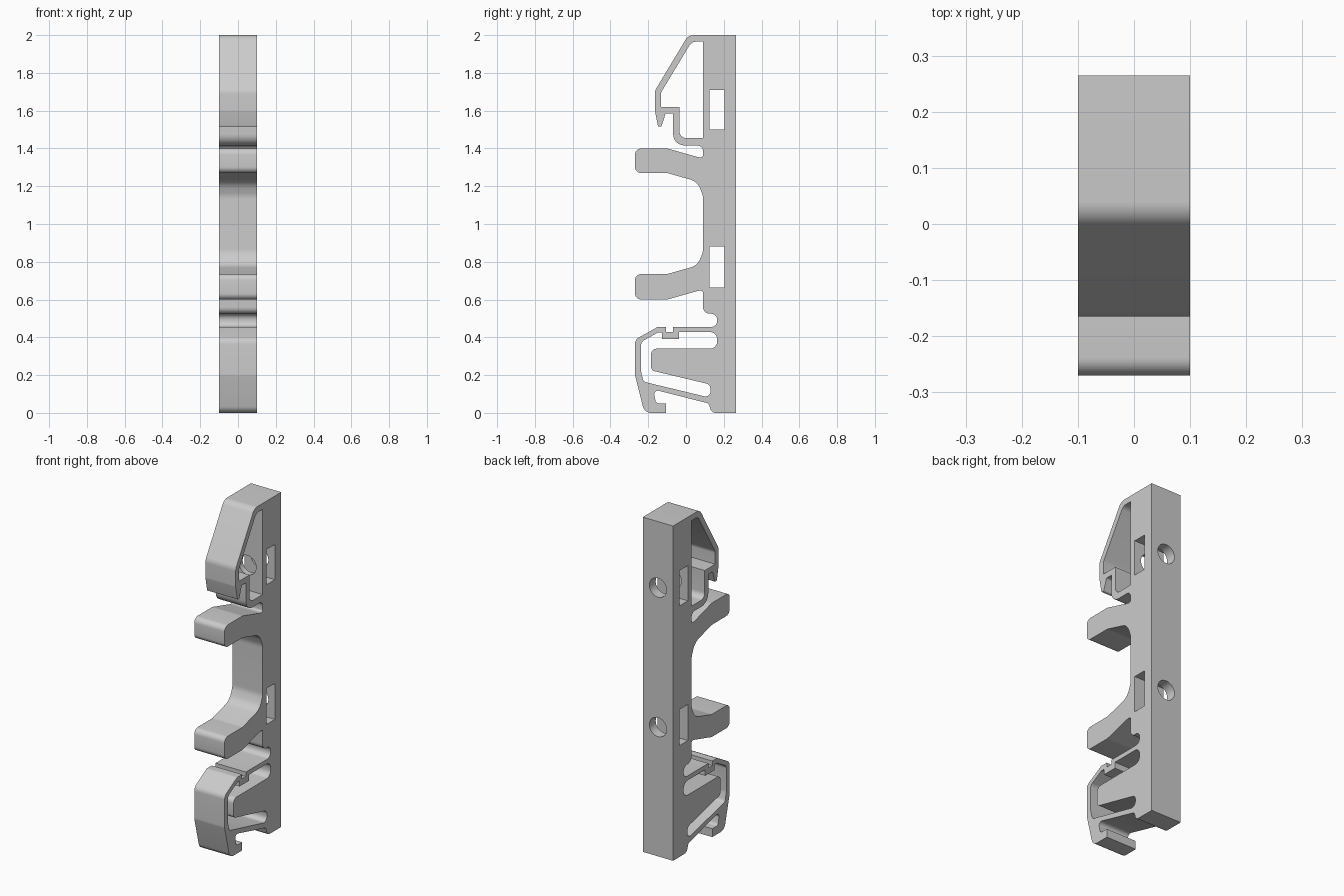
import bpy, bmesh, math
from mathutils import Vector, Matrix

if "Cube" in bpy.data.objects:
    bpy.data.objects.remove(bpy.data.objects["Cube"], do_unlink=True)

HALF_WIDTH = 0.1
BACK, FACE = 0.265, 0.09      # back and front faces of the spine


def rounded(corners, steps=7):
    """Turn (y, z, radius) corners into a polyline with true arcs."""
    pts = []
    for i, (y, z, *rad) in enumerate(corners):
        p = Vector((y, z))
        if not rad:
            pts.append(p)
            continue
        a = Vector(corners[i - 1][:2]) - p
        b = Vector(corners[(i + 1) % len(corners)][:2]) - p
        half = a.angle(b) / 2
        t = min(rad[0] / math.tan(half), a.length * 0.49, b.length * 0.49)
        r = t * math.tan(half)
        a.normalize()
        b.normalize()
        c = p + (a + b).normalized() * r / math.sin(half)
        s, e = p + a * t - c, p + b * t - c
        w = math.pi - 2 * half
        for k in range(steps + 1):
            f = k / steps
            pts.append(c + (s * math.sin((1 - f) * w) + e * math.sin(f * w)) / math.sin(w))
    return pts


def box(y0, y1, z0, z1):
    return [(y0, z0), (y1, z0), (y1, z1), (y0, z1)]


# Outline sections, running from the top of the spine down the front
spine_back = [(BACK, 0), (BACK, 2)]
top_latch = [(0.012, 2, .05), (-.165, 1.705, .06), (-.165, 1.6, .04),
             (-.148, 1.515, .008), (-.13, 1.515, .008), (-.108, 1.585, .012),
             (-.068, 1.585), (-.068, 1.416, .06), (FACE, 1.416, .03)]
upper_arm = [(FACE, 1.35, .025), (.06, 1.355, .02), (-.1, 1.4, .05),
             (-.27, 1.4, .032), (-.27, 1.27, .032), (-.1, 1.27, .05),
             (.06, 1.225, .08), (FACE, 1.15, .09)]
lower_arm = [(FACE, .85, .09), (.06, .78, .08), (-.1, .735, .05),
             (-.27, .735, .032), (-.27, .6, .032), (-.1, .6, .05),
             (.06, .645, .02), (FACE, .65, .025)]
spring_clip = [(FACE, .525, .035), (.165, .525, .032), (.165, .455, .032),
               (-.068, .455), (-.068, .428), (-.105, .428), (-.105, .455),
               (-.15, .455, .02), (-.27, .388, .04), (-.27, .2, .06),
               (-.22, 0, .045), (-.105, 0), (-.105, .05), (-.158, .05, .02),
               (-.175, .125, .02), (.12, .05, .02), (.135, 0, .03)]
outline = spine_back + top_latch + upper_arm + lower_arm + spring_clip

# Openings through the profile
latch_opening = [(FACE, 1.965), (.03, 1.965, .04), (-.133, 1.695, .04),
                 (-.133, 1.62), (-.034, 1.62), (-.034, 1.455, .035),
                 (FACE, 1.455)]
spring_opening = [(.165, .428, .038), (.165, .34, .038), (-.185, .34, .03),
                  (-.185, .225, .025), (.13, .15, .03), (.13, .08, .03),
                  (-.225, .165, .025), (-.238, .22, .04), (-.238, .375, .03),
                  (-.15, .425, .02), (-.128, .425), (-.128, .392),
                  (-.038, .392), (-.038, .428)]
slots = [box(.125, .205, 1.5, 1.71), box(.125, .205, .665, .88)]

# Extrude the filled profile across the width
curve = bpy.data.curves.new("body_profile", 'CURVE')
curve.dimensions, curve.fill_mode = '2D', 'BOTH'
curve.extrude = HALF_WIDTH
for loop in [outline, latch_opening, spring_opening] + slots:
    pts = rounded(loop)
    spline = curve.splines.new('POLY')
    spline.points.add(len(pts) - 1)
    for q, p in zip(spline.points, pts):
        q.co = (p.x, p.y, 0, 1)
    spline.use_cyclic_u = True

body = bpy.data.objects.new("rail_clip_body", curve)
bpy.context.collection.objects.link(body)
bpy.ops.object.select_all(action='DESELECT')
body.select_set(True)
bpy.context.view_layer.objects.active = body
bpy.ops.object.convert(target='MESH')
body = bpy.context.view_layer.objects.active

# Stand it up (profile x -> y, profile y -> z) and weld caps to walls
bm = bmesh.new()
bm.from_mesh(body.data)
bm.transform(Matrix(((0, 0, 1, 0), (1, 0, 0, 0), (0, 1, 0, 0), (0, 0, 0, 1))))
bmesh.ops.remove_doubles(bm, verts=bm.verts, dist=1e-5)
bmesh.ops.recalc_face_normals(bm, faces=bm.faces)
bm.to_mesh(body.data)
bm.free()


# Screw holes from the back into the slots; the upper one runs right through
def drill(z, y_end):
    depth = 0.3 - y_end
    bpy.ops.mesh.primitive_cylinder_add(
        vertices=32, radius=.057, depth=depth,
        location=(0, y_end + depth / 2, z), rotation=(math.pi / 2, 0, 0))
    cutter = bpy.context.object
    cutter.hide_render = True
    mod = body.modifiers.new("screw_hole", 'BOOLEAN')
    mod.operation, mod.solver, mod.object = 'DIFFERENCE', 'EXACT', cutter
    bpy.context.view_layer.objects.active = body
    bpy.ops.object.modifier_apply(modifier=mod.name)
    bpy.data.objects.remove(cutter, do_unlink=True)


drill(1.605, .05)
drill(.772, .165)

# Single plain plastic colour
grey = bpy.data.materials.new("light_grey_plastic")
grey.use_nodes = True
colour = (.6, .6, .6, 1)
grey.diffuse_color = colour
grey.node_tree.nodes["Principled BSDF"].inputs["Base Color"].default_value = colour
body.data.materials.clear()
body.data.materials.append(grey)

bpy.ops.object.select_all(action='DESELECT')
body.select_set(True)
bpy.context.view_layer.objects.active = body
bpy.ops.object.shade_smooth_by_angle(angle=math.radians(30))
